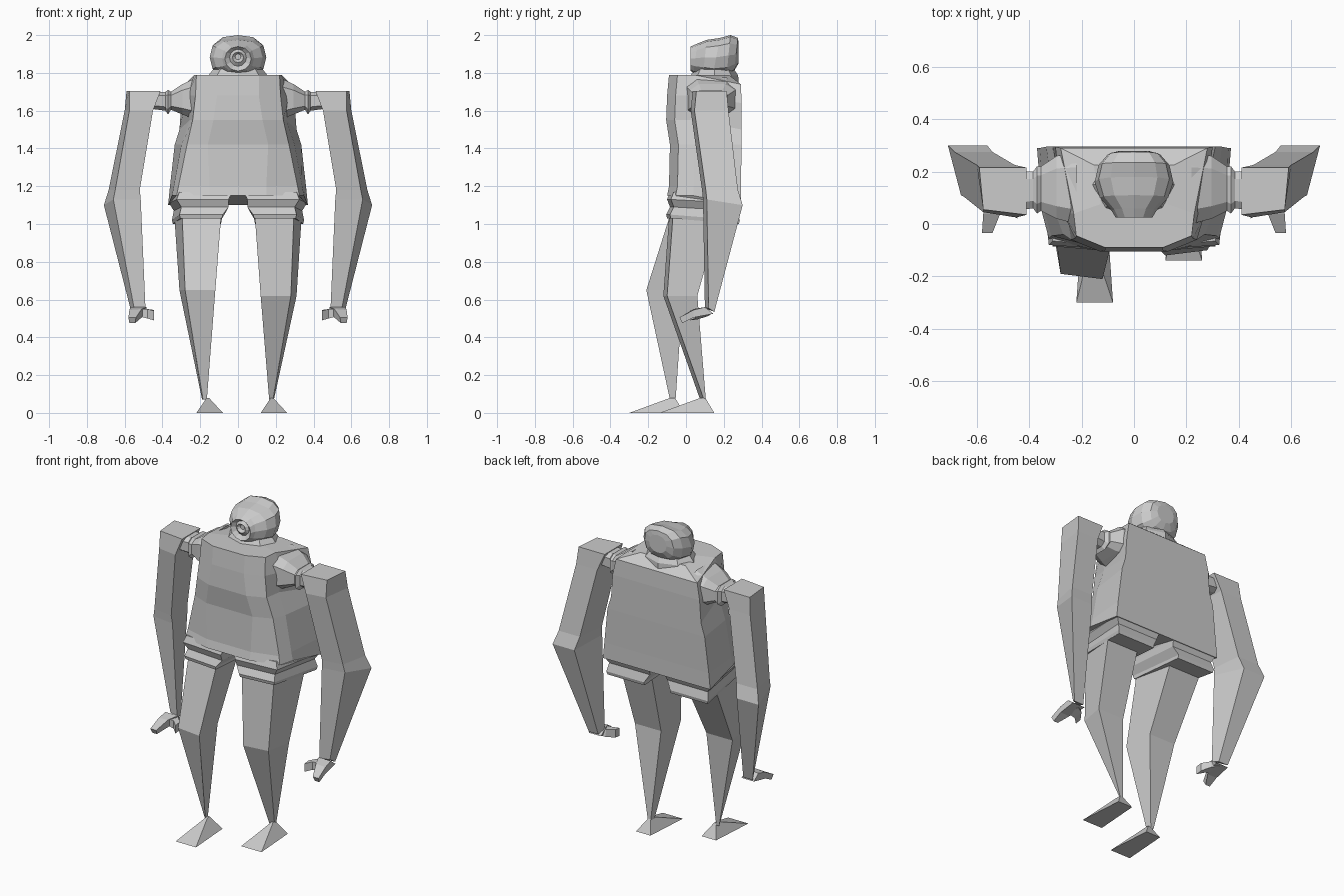
import bpy, bmesh, math

grey = bpy.data.materials.new("plain grey")
grey.diffuse_color = (0.6, 0.6, 0.6, 1)


def loft(name, rings, flip=1):
    """Skin a list of equal-length point rings, capping both ends; flip=-1 mirrors in x."""
    bm = bmesh.new()
    rows = [[bm.verts.new((flip * x, y, z)) for x, y, z in r] for r in rings]
    n = len(rows[0])
    for a, b in zip(rows, rows[1:]):
        for i in range(n):
            j = (i + 1) % n
            bm.faces.new((a[i], a[j], b[j], b[i]))
    bm.faces.new(rows[0])
    bm.faces.new(rows[-1])
    bmesh.ops.recalc_face_normals(bm, faces=bm.faces)
    me = bpy.data.meshes.new(name)
    bm.to_mesh(me)
    bm.free()
    me.materials.append(grey)
    ob = bpy.data.objects.new(name, me)
    bpy.context.collection.objects.link(ob)
    return ob


def quad(z, fi, fo, bo, bi, yf, yb, slope=0.0):
    """Four-cornered ring: front inner, front outer, back outer, back inner."""
    return [(fi, yf, z), (fo, yf + 0.02, z), (bo, yb, z - slope), (bi, yb, z - slope)]


def oval(y, rx, z0, z1, p=1.0, lean=0.0, n=12):
    """Upright ring across the head; p below 1 makes it squarer, lean tips the top back."""
    zc, rz = (z0 + z1) / 2, (z1 - z0) / 2
    ring = []
    for i in range(n):
        c, s = math.cos(2 * math.pi * i / n), math.sin(2 * math.pi * i / n)
        sz = math.copysign(abs(s) ** p, s)
        ring.append((rx * math.copysign(abs(c) ** p, c), y + lean * sz, zc + rz * sz))
    return ring


# Torso: z, mid front x, front corner x, side x, back corner x, front y, back y, back z
torso = []
for z, m, c, s, b, yf, yb, zb in [
        (1.15, 0.15, 0.325, 0.35, 0.37, -0.10, 0.29, 1.10),
        (1.20, 0.15, 0.315, 0.34, 0.36, -0.09, 0.29, 1.20),
        (1.42, 0.16, 0.27, 0.30, 0.335, -0.085, 0.295, 1.42),
        (1.55, 0.13, 0.24, 0.255, 0.31, -0.105, 0.295, 1.50),
        (1.68, 0.11, 0.225, 0.27, 0.30, -0.10, 0.295, 1.64),
        (1.79, 0.11, 0.22, 0.23, 0.28, -0.09, 0.29, 1.74)]:
    half = [(m, yf, z), (c, yf + 0.045, z), (s, 0.04, z), (b, yb, zb), (0.12, yb, zb)]
    torso.append(half + [(-x, y, w) for x, y, w in reversed(half)])
# Shoulder yoke rising to the neck
torso.append([(x * 0.55, 0.13 + (y - 0.13) * 0.6, 1.79) for x, y, z in torso[-1]])
loft("torso", torso)

# Neck collar
loft("neck", [[(r * math.cos(t * math.pi / 4), 0.15 + 0.8 * r * math.sin(t * math.pi / 4), z)
               for t in range(8)]
              for z, r in [(1.74, 0.16), (1.785, 0.158), (1.82, 0.13), (1.86, 0.14)]])

# Head with a tapering front and a stepped round face
loft("head", [oval(*r) for r in [
    (0.045, 0.015, 1.87, 1.90), (0.03, 0.03, 1.855, 1.91), (0.045, 0.045, 1.835, 1.925),
    (0.025, 0.07, 1.81, 1.94), (0.05, 0.085, 1.80, 1.955, 0.9, 0.01),
    (0.10, 0.13, 1.79, 1.975, 0.8, 0.01), (0.16, 0.15, 1.78, 1.985, 0.75, 0.02),
    (0.225, 0.135, 1.785, 2.0, 0.75, 0.01), (0.265, 0.10, 1.81, 1.985, 0.8, 0.01),
    (0.278, 0.06, 1.85, 1.96, 0.9)]])

for side, f in (("left", -1), ("right", 1)):
    # Leg with shorts hem overhanging it; one knee and foot are further forward
    kf, kb, ay, kz = (-0.21, -0.015, -0.07, 0.65) if f < 0 else (-0.12, 0.06, 0.09, 0.62)
    loft(side + "_leg", [
        quad(1.17, 0.03, 0.31, 0.35, 0.03, -0.085, 0.28),
        quad(1.13, 0.05, 0.325, 0.365, 0.05, -0.10, 0.288, 0.02),
        quad(1.09, 0.05, 0.30, 0.34, 0.06, -0.085, 0.27, 0.02),
        quad(1.05, 0.08, 0.31, 0.35, 0.09, -0.105, 0.285, 0.03),
        quad(1.03, 0.085, 0.305, 0.345, 0.09, -0.10, 0.28, 0.03),
        quad(1.03, 0.09, 0.295, 0.335, 0.12, -0.09, 0.17, 0.02),
        quad(kz, 0.12, 0.28, 0.31, 0.13, kf, kb),
        quad(0.07, 0.165, 0.185, 0.19, 0.17, ay - 0.015, ay + 0.015)], f)

    # Wedge foot, apex at the ankle
    cx = 0.15 if f < 0 else 0.19
    ax = 0.16 if f < 0 else 0.18
    loft(side + "_foot", [
        [(cx - 0.07, ay - 0.23, 0), (cx + 0.07, ay - 0.23, 0),
         (cx + 0.05, ay + 0.06, 0), (cx - 0.05, ay + 0.06, 0)],
        [(ax - 0.006, ay - 0.012, 0.08), (ax + 0.006, ay - 0.012, 0.08),
         (ax + 0.006, ay + 0.012, 0.08), (ax - 0.006, ay + 0.012, 0.08)]], f)

    # Shoulder joint: x, y range, z range
    joint = []
    for x, y0, y1, z0, z1 in [(0.22, 0.00, 0.27, 1.55, 1.775), (0.295, 0.02, 0.26, 1.58, 1.74),
                              (0.355, 0.05, 0.22, 1.605, 1.70), (0.37, 0.04, 0.22, 1.58, 1.71),
                              (0.385, 0.06, 0.20, 1.60, 1.70), (0.46, 0.05, 0.20, 1.61, 1.70)]:
        dy, dz = (y1 - y0) / 5, (z1 - z0) / 5
        joint.append([(x, y0 + dy, z0), (x, y1 - dy, z0), (x, y1, z0 + dz), (x, y1, z1 - dz),
                      (x, y1 - dy, z1), (x, y0 + dy, z1), (x, y0, z1 - dz), (x, y0, z0 + dz)])
    loft(side + "_shoulder_joint", joint, f)

    # Arm, bent at the elbow
    loft(side + "_arm", [
        quad(1.705, 0.41, 0.575, 0.59, 0.41, 0.035, 0.215),
        quad(1.60, 0.45, 0.575, 0.60, 0.455, 0.025, 0.225),
        quad(1.18, 0.52, 0.65, 0.685, 0.54, 0.085, 0.275),
        quad(1.13, 0.515, 0.66, 0.71, 0.56, 0.09, 0.30, 0.03),
        quad(0.555, 0.49, 0.55, 0.565, 0.50, 0.10, 0.15, 0.02)], f)

    # Flat hand pointing forward, and an inward thumb
    loft(side + "_hand", [
        [(0.485, 0.145, 0.525), (0.57, 0.145, 0.525), (0.57, 0.10, 0.56), (0.485, 0.10, 0.56)],
        [(0.51, 0.04, 0.505), (0.575, 0.04, 0.505), (0.575, 0.04, 0.545), (0.51, 0.04, 0.55)],
        [(0.545, -0.02, 0.475), (0.575, -0.02, 0.475), (0.58, -0.035, 0.505),
         (0.54, -0.035, 0.505)]], f)
    loft(side + "_thumb", [
        [(0.52, 0.13, 0.52), (0.52, 0.05, 0.51), (0.52, 0.05, 0.55), (0.52, 0.12, 0.56)],
        [(0.48, 0.11, 0.51), (0.48, 0.05, 0.50), (0.48, 0.05, 0.55), (0.48, 0.10, 0.55)],
        [(0.445, 0.06, 0.495), (0.445, 0.02, 0.49), (0.445, 0.02, 0.54), (0.445, 0.06, 0.545)]], f)
